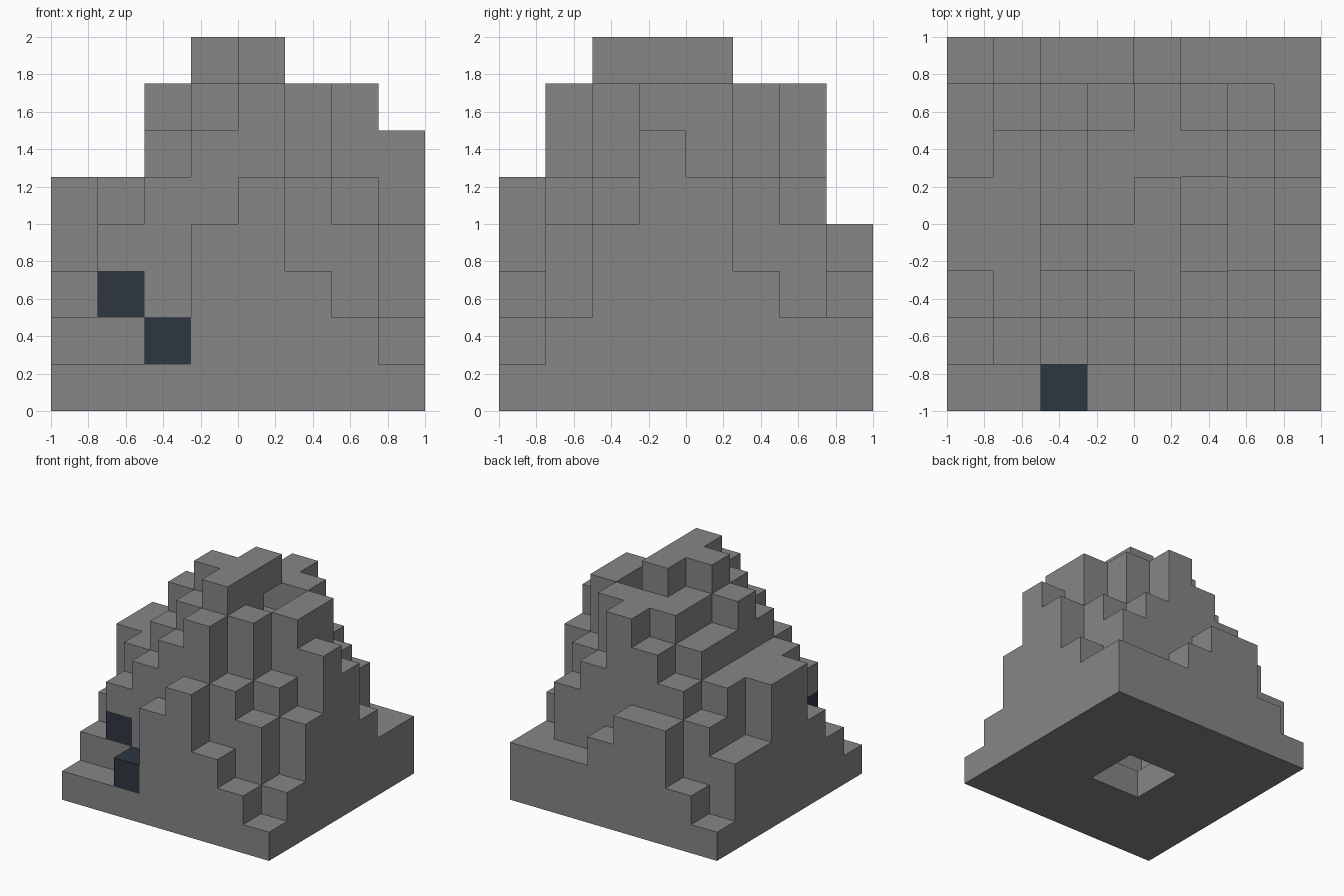
import bpy
import bmesh
from itertools import product
from mathutils import Vector

if "Cube" in bpy.data.objects:
    bpy.data.objects.remove(bpy.data.objects["Cube"], do_unlink=True)

N = 8
S = 2 / N

# Stepped block heights, front row first, left to right along x
HEIGHTS = """
11245321
24567542
35678754
55788676
55678575
35677753
34567542
12443222
""".split()


def make_material(name, color):
    mat = bpy.data.materials.new(name)
    mat.use_nodes = True
    mat.diffuse_color = (*color, 1)
    bsdf = mat.node_tree.nodes["Principled BSDF"]
    bsdf.inputs["Base Color"].default_value = (*color, 1)
    bsdf.inputs["Roughness"].default_value = 0.9
    return mat


def build_blocks(name, cells, solid, mat):
    """Make one mesh from the exposed sides of the given blocks."""
    bm = bmesh.new()
    for cell in cells:
        for axis, sign in product(range(3), (-1, 1)):
            nb = list(cell)
            nb[axis] += sign
            if tuple(nb) in solid:
                continue
            normal = Vector((0, 0, 0))
            normal[axis] = sign
            u, v = [a for a in range(3) if a != axis]
            corners = []
            for du, dv in ((0, 0), (1, 0), (1, 1), (0, 1)):
                p = Vector(cell)
                p[axis] += (sign + 1) // 2
                p[u] += du
                p[v] += dv
                corners.append(bm.verts.new(p * S - Vector((1, 1, 0))))
            face = bm.faces.new(corners)
            face.normal_update()
            if face.normal.dot(normal) < 0:
                face.normal_flip()
    bmesh.ops.remove_doubles(bm, verts=bm.verts, dist=S / 100)
    mesh = bpy.data.meshes.new(name)
    bm.to_mesh(mesh)
    bm.free()
    mesh.materials.append(mat)
    obj = bpy.data.objects.new(name, mesh)
    bpy.context.collection.objects.link(obj)


# Full mound of blocks
mound = {(x, y, z)
         for y, row in enumerate(HEIGHTS)
         for x, h in enumerate(row)
         for z in range(int(h))}

# Hollow cave inside, opened by a square hole in the floor and a crater gap
around = list(product((-1, 0, 1), repeat=3))
cave = {c for c in mound
        if all((c[0] + a, c[1] + b, c[2] + d) in mound for a, b, d in around)}
floor_hole = set(product((3, 4), (3, 4), (0,)))
crater_gap = {(4, 4, 6)}
solid = mound - cave - floor_hole - crater_gap

# Two dark blocks set in the front
dark = {(2, 0, 1), (1, 1, 2)}

stone = make_material("stone grey", (0.24, 0.24, 0.24))
slate = make_material("dark slate blue", (0.027, 0.037, 0.051))
build_blocks("stone_mound", solid - dark, solid, stone)
build_blocks("dark_blocks", dark, solid, slate)
